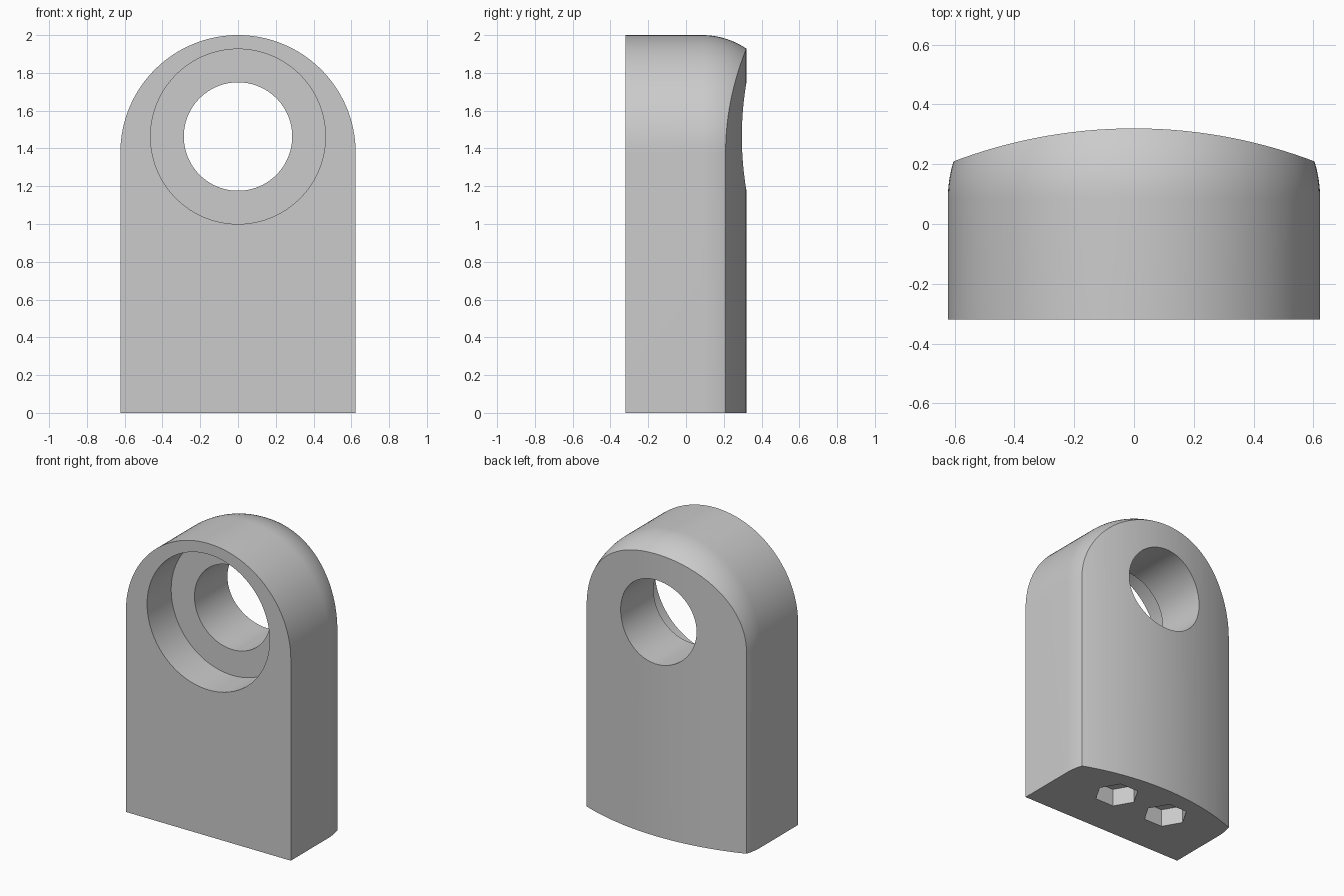
import bpy, bmesh
from math import pi, sin, cos, sqrt
from mathutils import Matrix

cube = bpy.data.objects.get("Cube")
if cube:
    bpy.data.objects.remove(cube, do_unlink=True)

grey = bpy.data.materials.new("plain grey")
grey.use_nodes = True
colour = (0.6, 0.6, 0.6, 1)
grey.diffuse_color = colour
grey.node_tree.nodes["Principled BSDF"].inputs["Base Color"].default_value = colour

HALF_W, FRONT, BACK = 0.623, -0.32, 0.32
ARCH_Z = 2 - HALF_W
HOLE_Z = 1.463


def finish(name, bm):
    bmesh.ops.recalc_face_normals(bm, faces=bm.faces)
    mesh = bpy.data.meshes.new(name)
    bm.to_mesh(mesh)
    bm.free()
    mesh.materials.append(grey)
    obj = bpy.data.objects.new(name, mesh)
    bpy.context.collection.objects.link(obj)
    return obj


def prism(name, radius, length, centre, sides, along_y=False):
    bm = bmesh.new()
    turn = Matrix.Rotation(pi / 2, 4, "X") if along_y else Matrix()
    bmesh.ops.create_cone(bm, cap_ends=True, segments=sides, radius1=radius, radius2=radius,
                          depth=length, matrix=Matrix.Translation(centre) @ turn)
    # Point a corner along x on the hexagons
    if sides == 6:
        bmesh.ops.rotate(bm, verts=bm.verts, cent=centre, matrix=Matrix.Rotation(pi / 2, 3, "Z"))
    return finish(name, bm)


def arch_ring(bm, y, inset, steps=64):
    r = HALF_W - inset
    points = [(r, 0)]
    points += [(r * cos(pi * i / steps), ARCH_Z + r * sin(pi * i / steps)) for i in range(steps + 1)]
    points += [(-r, 0)]
    return [bm.verts.new((x, y, z)) for x, z in points]


# Arched block with a rounded rear rim
bm = bmesh.new()
round_start, round_r, steps = 0.085, 0.42, 14
rings = [arch_ring(bm, FRONT, 0)]
for i in range(steps + 1):
    d = 0.27 * i / steps
    rings.append(arch_ring(bm, round_start + d, round_r - sqrt(round_r ** 2 - d ** 2)))
for a, b in zip(rings, rings[1:]):
    for i in range(len(a)):
        j = (i + 1) % len(a)
        bm.faces.new((a[i], a[j], b[j], b[i]))
bm.faces.new(rings[0])
bm.faces.new(rings[-1])
body = finish("arched_block", bm)

# Bowed back, stepped bore and hexagonal base sockets
bow = 1.708
cutters = [
    ("INTERSECT", prism("back_bow", bow, 5, (0, BACK - bow, 1), 256)),
    ("DIFFERENCE", prism("through_hole", 0.287, 2, (0, 0, HOLE_Z), 96, True)),
    ("DIFFERENCE", prism("counterbore", 0.463, 0.52, (0, FRONT, HOLE_Z), 96, True)),
]
for side in (-1, 1):
    cutters.append(("DIFFERENCE", prism("hex_socket", 0.14, 0.24, (0.2 * side, 0.07, 0), 6)))

bpy.ops.object.select_all(action="DESELECT")
body.select_set(True)
bpy.context.view_layer.objects.active = body
for operation, cutter in cutters:
    cut = body.modifiers.new(cutter.name, "BOOLEAN")
    cut.operation, cut.object, cut.solver = operation, cutter, "EXACT"
    bpy.ops.object.modifier_apply(modifier=cut.name)
    bpy.data.objects.remove(cutter, do_unlink=True)

bpy.ops.object.shade_smooth_by_angle(angle=pi / 6)
